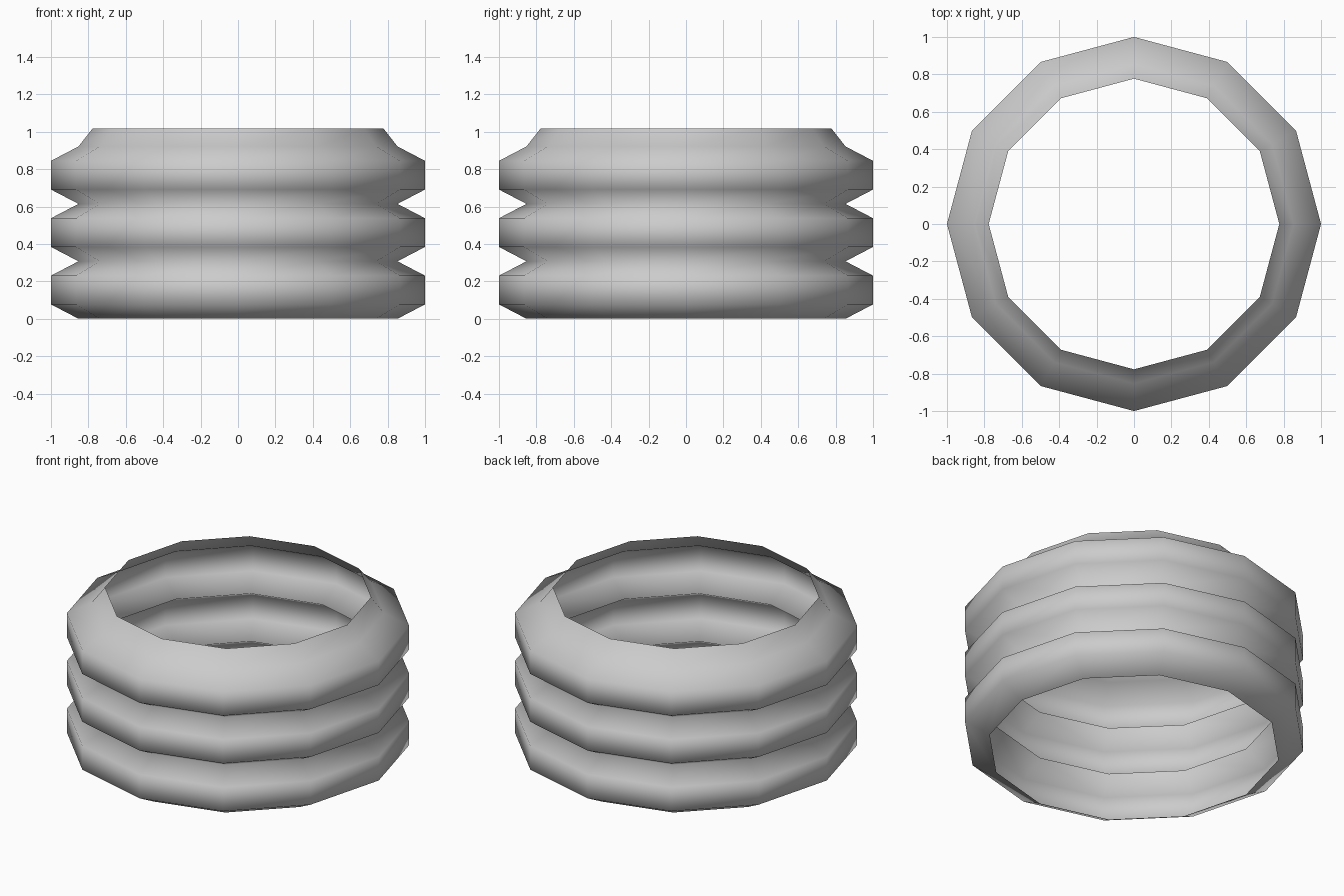
import bpy, bmesh, math

if "Cube" in bpy.data.objects:
    bpy.data.objects.remove(bpy.data.objects["Cube"])

SIDES = 12
PITCH = 0.307      # height of one bellows fold
FOLDS = 3
R_OUT, R_IN = 1.0, 0.853

# Profile (radius, height): repeated folds, then the tapered open collar
profile = [(R_IN, 0.0)]
for i in range(FOLDS):
    z = i * PITCH
    profile += [(R_OUT, z + PITCH * 0.25),
                (R_OUT, z + PITCH * 0.75),
                (R_IN, z + PITCH)]
profile.append((0.777, 1.018))

# Sweep the profile into an open thin-walled sleeve
bm = bmesh.new()
rings = []
for r, z in profile:
    ring = []
    for k in range(SIDES):
        a = 2 * math.pi * k / SIDES
        ring.append(bm.verts.new((r * math.cos(a), r * math.sin(a), z)))
    rings.append(ring)
for low, high in zip(rings, rings[1:]):
    for k in range(SIDES):
        n = (k + 1) % SIDES
        face = bm.faces.new((low[k], low[n], high[n], high[k]))
        face.smooth = True

mesh = bpy.data.meshes.new("bellows_sleeve")
bm.to_mesh(mesh)
bm.free()
sleeve = bpy.data.objects.new("bellows_sleeve", mesh)
bpy.context.collection.objects.link(sleeve)
